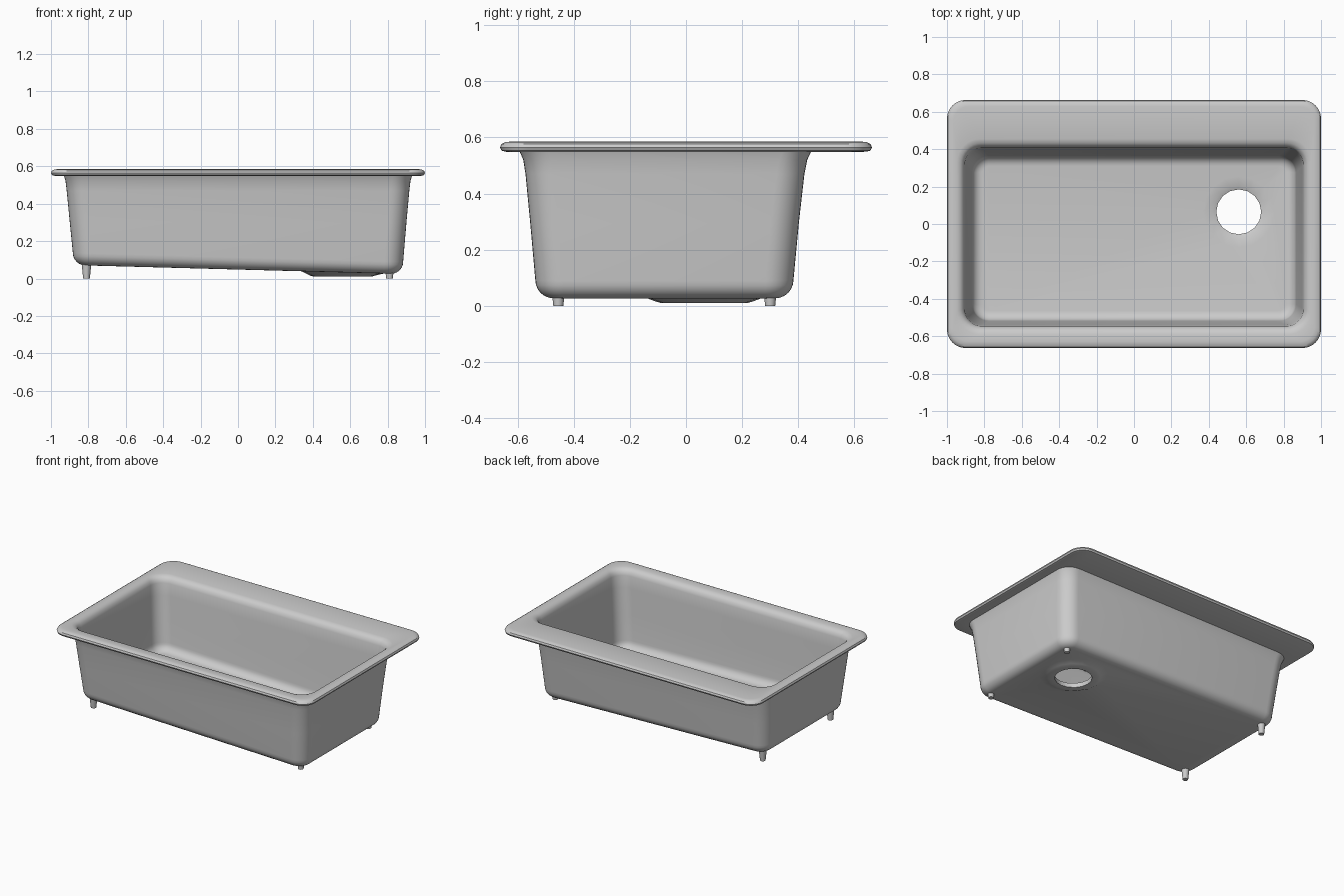
import bpy, bmesh, math

if "Cube" in bpy.data.objects:
    bpy.data.objects.remove(bpy.data.objects["Cube"])

# One enamel colour for everything
enamel = bpy.data.materials.new("light grey enamel")
enamel.diffuse_color = (0.6, 0.6, 0.6, 1)
enamel.use_nodes = True
enamel.node_tree.nodes["Principled BSDF"].inputs["Base Color"].default_value = enamel.diffuse_color

SLOPE = -0.027           # floor falls towards the drain side
UNDER, FLOOR = 0.048, 0.07   # underside / inner floor height at x = 0
DRAIN = (0.56, 0.065)
bm = bmesh.new()


def rounded_rect(hx, y0, y1, r, z, f=0.0, seg=8):
    """Loop of vertices; f blends in the floor slope."""
    verts = []
    for k, (cx, cy) in enumerate([(hx - r, y1 - r), (-hx + r, y1 - r),
                                  (-hx + r, y0 + r), (hx - r, y0 + r)]):
        for i in range(seg + 1):
            a = math.pi / 2 * (k + i / seg)
            x, y = cx + r * math.cos(a), cy + r * math.sin(a)
            verts.append(bm.verts.new((x, y, z + f * SLOPE * x)))
    return verts


def ring(r, z, f, n=16):
    verts = []
    for i in range(n):
        a = 2 * math.pi * i / n
        x, y = DRAIN[0] + r * math.cos(a), DRAIN[1] + r * math.sin(a)
        verts.append(bm.verts.new((x, y, z + f * SLOPE * x)))
    return verts


def skin(loops):
    for a, b in zip(loops, loops[1:]):
        n = len(a)
        for i in range(n):
            j = (i + 1) % n
            bm.faces.new((a[i], a[j], b[j], b[i]))


def fillet(hx, y0, y1, r, floor, R, seg=6):
    """Rounded turn from floor (first) to wall (last)."""
    out = []
    for i in range(seg + 1):
        t = math.pi / 2 * i / seg
        d = R * (1 - math.sin(t))
        out.append(rounded_rect(hx - d, y0 + d, y1 - d, max(r - d, 0.035),
                                floor + R * (1 - math.cos(t)), 1))
    return out


def edges_of(loop):
    return [bm.edges.get((loop[i], loop[(i + 1) % len(loop)])) for i in range(len(loop))]


# Outer shell, underside to rim
loops = fillet(0.883, -0.537, 0.383, 0.10, UNDER, 0.065)
loops += [rounded_rect(*p) for p in [
    (0.900, -0.555, 0.402, 0.10, 0.30, 0.3),
    (0.916, -0.572, 0.422, 0.10, 0.47),
    (0.922, -0.580, 0.432, 0.10, 0.52),
    (0.930, -0.592, 0.445, 0.10, 0.548),
    # rim
    (0.980, -0.643, 0.643, 0.08, 0.549),
    (0.994, -0.657, 0.657, 0.09, 0.553),
    (1.000, -0.663, 0.663, 0.10, 0.564),
    (0.995, -0.658, 0.658, 0.10, 0.576),
    (0.982, -0.645, 0.645, 0.09, 0.583),
    (0.965, -0.628, 0.628, 0.08, 0.585),
    # roll into the basin
    (0.945, -0.590, 0.455, 0.12, 0.584),
    (0.928, -0.570, 0.433, 0.11, 0.578),
    (0.913, -0.554, 0.416, 0.10, 0.564),
    (0.905, -0.546, 0.407, 0.09, 0.540),
    # inner wall
    (0.898, -0.540, 0.398, 0.09, 0.46),
    (0.882, -0.530, 0.382, 0.09, 0.28, 0.3)]]
loops += fillet(0.866, -0.518, 0.365, 0.09, FLOOR, 0.055)[::-1]
skin(loops)

# Drain: boss underneath, hole, shallow dish inside
rings = [ring(*p) for p in [
    (0.22, UNDER, 1), (0.175, 0.016, 0), (0.155, 0.010, 0), (0.12, 0.010, 0),
    (0.12, FLOOR - 0.016, 1), (0.14, FLOOR - 0.008, 1), (0.19, FLOOR, 1)]]
skin(rings)

# Flat floor, outside and inside, filled around the drain
for loop, hole in ((loops[0], rings[0]), (loops[-1], rings[-1])):
    bmesh.ops.triangle_fill(bm, use_beauty=True, edges=edges_of(loop) + edges_of(hole))
bmesh.ops.recalc_face_normals(bm, faces=bm.faces[:])


def finish(name):
    global bm
    mesh = bpy.data.meshes.new(name)
    bm.to_mesh(mesh)
    bm.free()
    mesh.materials.append(enamel)
    ob = bpy.data.objects.new(name, mesh)
    bpy.context.collection.objects.link(ob)
    bpy.ops.object.select_all(action='DESELECT')
    ob.select_set(True)
    bpy.context.view_layer.objects.active = ob
    bpy.ops.object.shade_smooth_by_angle(angle=math.radians(35))
    return ob


finish("sink_basin")

# Four small tapered feet
for side, x in (("left", -0.81), ("right", 0.81)):
    for end, y in (("front", -0.455), ("back", 0.30)):
        bm = bmesh.new()
        top = UNDER + SLOPE * x + 0.012
        bmesh.ops.create_cone(bm, cap_ends=True, segments=12, radius1=0.018,
                              radius2=0.018 + 0.1 * top, depth=top)
        bmesh.ops.translate(bm, verts=bm.verts, vec=(x, y, top / 2))
        finish(f"foot_{end}_{side}")
